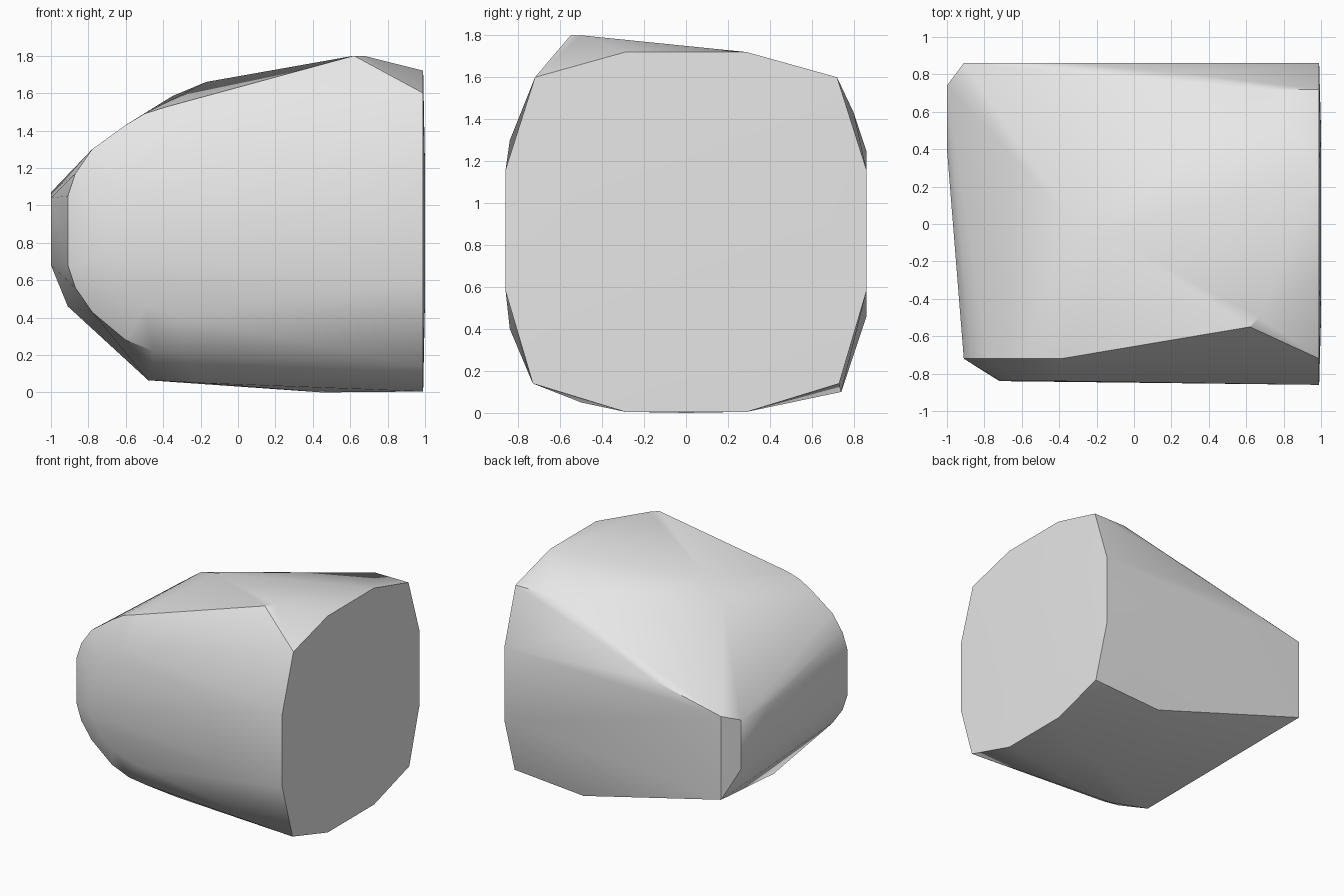
import bpy, bmesh
from mathutils import Vector

cube = bpy.data.objects.get("Cube")
if cube:
    bpy.data.objects.remove(cube, do_unlink=True)

points = []


def add_slice(axis, value, outline):
    """Add a planar outline of the stone, perpendicular to one axis."""
    for a, b in outline:
        co = [a, b]
        co.insert(axis, value)
        points.append(Vector(co))


# Flat broken end: a twelve-sided outline in y, z
for side in (-1, 1):
    add_slice(0, 0.99, [(side * y, z) for y, z in (
        (.29, .005), (.73, .14), (.86, .58), (.86, 1.16), (.72, 1.6), (.29, 1.72))])

# Slight bulge in the middle of the broken end
add_slice(0, 1.0, [(-.5, .5), (.5, .5), (.5, 1.2), (-.5, 1.2)])

# Rounded nose arc in x, z
add_slice(1, -.72, [
    (-.91, .68), (-.87, .56), (-.78, .43), (-.6, .28), (-.45, .22), (-.3, .2),
    (-.91, 1.05), (-.87, 1.17), (-.78, 1.3), (-.6, 1.43), (-.5, 1.49), (-.39, 1.525)])

# Flattened front face in x, z
add_slice(1, -.84, [
    (-.71, .9), (-.72, .72), (-.65, .6), (-.5, .46), (-.3, .4),
    (-.62, 1.15), (-.4, 1.3)])

# Flat back face in x, z
add_slice(1, .86, [(-.91, .46), (-.91, 1.12), (-.3, 1.25)])

# Narrow left-hand end in y, z
add_slice(0, -1.0, [(.74, 1.07), (.74, .68), (.4, 1.04), (.4, .68)])

# Crown, back ridge and underside corners
points += [Vector(p) for p in (
    (.62, -.55, 1.8), (.67, -.5, 1.8), (-.17, -.05, 1.66), (-.35, .04, 1.585),
    (.7, .72, 1.6), (.3, .8, 1.43),
    (.38, .74, .1), (-.48, -.41, .065), (-.19, -.5, .05), (.45, 0, 0))]

# Wrap the outlines into one faceted stone
bm = bmesh.new()
for p in points:
    bm.verts.new(p)
result = bmesh.ops.convex_hull(bm, input=bm.verts[:])
unused = {g for g in result["geom_interior"] + result["geom_unused"]
          if isinstance(g, bmesh.types.BMVert)}
bmesh.ops.delete(bm, geom=[v for v in unused if v.is_valid], context='VERTS')
bmesh.ops.recalc_face_normals(bm, faces=bm.faces[:])

mesh = bpy.data.meshes.new("stone")
bm.to_mesh(mesh)
bm.free()
stone = bpy.data.objects.new("stone", mesh)
bpy.context.collection.objects.link(stone)

# Plain grey surface
grey = bpy.data.materials.new("stone grey")
grey.use_nodes = True
colour = (.8, .8, .8, 1)
grey.diffuse_color = colour
grey.node_tree.nodes["Principled BSDF"].inputs["Base Color"].default_value = colour
mesh.materials.append(grey)

# Soft facets with crisp main edges
bpy.ops.object.select_all(action='DESELECT')
stone.select_set(True)
bpy.context.view_layer.objects.active = stone
bpy.ops.object.shade_smooth_by_angle(angle=.52)
